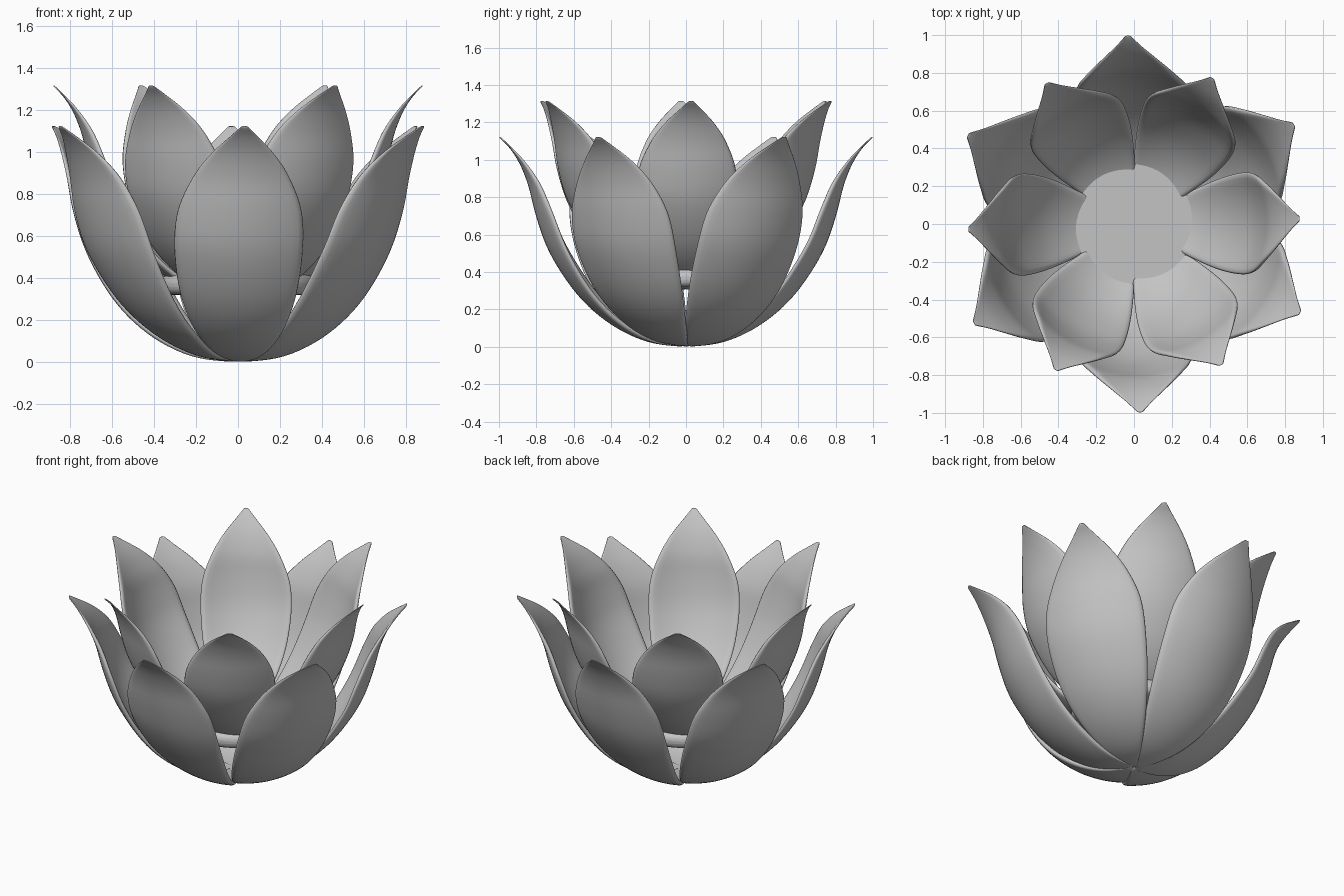
import bpy, bmesh, math
from mathutils import Matrix, Vector

if "Cube" in bpy.data.objects:
    bpy.data.objects.remove(bpy.data.objects["Cube"])

grey = bpy.data.materials.new("plain_grey")
grey.diffuse_color = (0.55, 0.55, 0.55, 1)
grey.use_nodes = True
grey.node_tree.nodes["Principled BSDF"].inputs["Base Color"].default_value = grey.diffuse_color

# petal centre line: radius, height, half width
ROWS = [(0, 0, .015), (.2, .025, .125), (.4, .118, .22), (.58, .275, .285),
        (.73, .50, .315), (.803, .70, .303), (.843, .86, .238),
        (.89, .98, .152), (.945, 1.065, .07), (1.0, 1.12, .012)]


def spline(pts, steps):
    """Catmull-Rom curve through the points."""
    p = [Vector(q) for q in pts]
    p = [2 * p[0] - p[1]] + p + [2 * p[-1] - p[-2]]
    out = []
    for i in range(1, len(p) - 2):
        a, b, c, d = p[i - 1:i + 3]
        for s in range(steps):
            t = s / steps
            out.append(0.5 * (2 * b + (c - a) * t + (2 * a - 5 * b + 4 * c - d) * t * t
                              + (3 * b - a - 3 * c + d) * t ** 3))
    out.append(p[-2])
    return out


def petal(name, angle, sr, sz, lift):
    line = spline(ROWS, 3)
    n, cols = len(line), 10
    bm = bmesh.new()
    grid = []
    for i, (r, z, w) in enumerate(line):
        d = line[min(i + 1, n - 1)] - line[max(i - 1, 0)]
        tan = Vector((d.x, d.y)).normalized()
        t = z / 1.12
        row = []
        for j in range(cols + 1):
            u = 2 * j / cols - 1
            # cupped cross-section, rolled near the base so neighbours overlap
            sag = 0.8 * w * w * u * u - 0.06 * max(0, 1 - 2 * t) * u * w
            row.append(bm.verts.new(((r - tan.y * sag) * sr,
                                     (u * w + 0.032 * t ** 3) * sr,
                                     (z + tan.x * sag) * sz)))
        grid.append(row)
    for i in range(n - 1):
        for j in range(cols):
            bm.faces.new((grid[i][j], grid[i + 1][j], grid[i + 1][j + 1], grid[i][j + 1]))
    bm.transform(Matrix.Translation((0, 0, lift)) @ Matrix.Rotation(math.radians(angle), 4, 'Z'))
    # make the normals point into the bowl
    bm.faces.ensure_lookup_table()
    bm.normal_update()
    if bm.faces[cols // 2].normal.z < 0:
        bmesh.ops.reverse_faces(bm, faces=bm.faces[:])
    me = bpy.data.meshes.new(name)
    bm.to_mesh(me)
    bm.free()
    for poly in me.polygons:
        poly.use_smooth = True
    me.materials.append(grey)
    ob = bpy.data.objects.new(name, me)
    bpy.context.collection.objects.link(ob)
    # thickness thins out towards the tip
    vg = ob.vertex_groups.new(name="thickness")
    for i, (r, z, w) in enumerate(line):
        f = min(1, max(0.25, (1.14 - z) / 0.3))
        vg.add(list(range(i * (cols + 1), (i + 1) * (cols + 1))), f, 'REPLACE')
    so = ob.modifiers.new("thickness", 'SOLIDIFY')
    so.thickness = 0.03 * sr
    so.offset = 1
    so.vertex_group = "thickness"
    sub = ob.modifiers.new("round", 'SUBSURF')
    sub.levels = sub.render_levels = 1


# two rings of six petals
for k in range(6):
    petal(f"outer_petal_{k + 1}", 30 + 60 * k, 1.0, 1.0, 0.0)
    petal(f"inner_petal_{k + 1}", 60 * k, 0.88, 0.90, 0.305)

# round plate in the middle
bpy.ops.mesh.primitive_cylinder_add(vertices=64, radius=0.37, depth=0.095, location=(0, 0, 0.3675))
disc = bpy.context.object
disc.name = "centre_plate"
disc.data.materials.append(grey)
bv = disc.modifiers.new("bevel", 'BEVEL')
bv.width = 0.04
bv.segments = 5
bv.limit_method = 'ANGLE'
bpy.ops.object.shade_smooth_by_angle()
